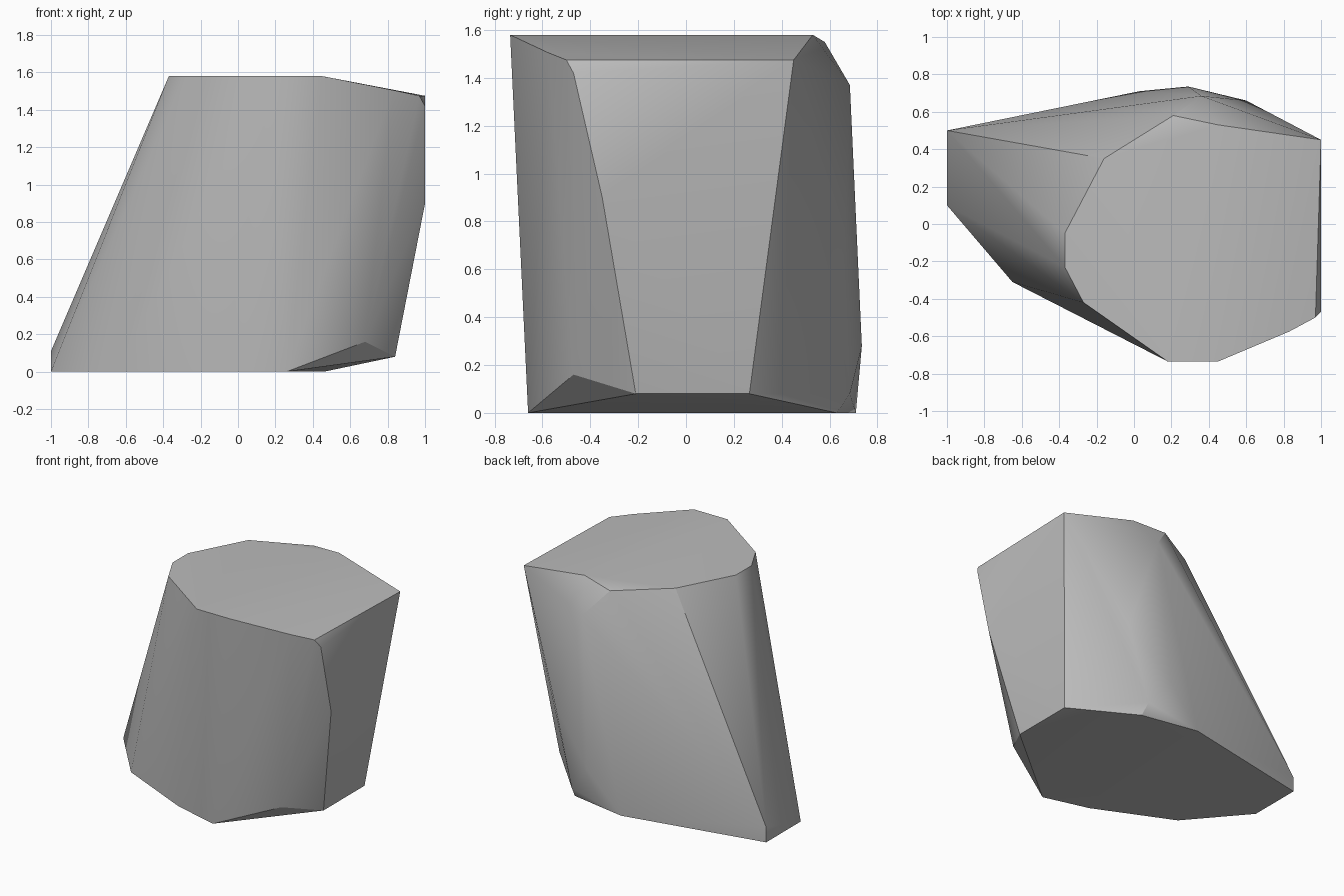
import bpy
import bmesh
import math

default_cube = bpy.data.objects.get("Cube")
if default_cube:
    bpy.data.objects.remove(default_cube, do_unlink=True)


def make_material(name, colour):
    material = bpy.data.materials.new(name)
    material.use_nodes = True
    material.diffuse_color = colour
    material.node_tree.nodes["Principled BSDF"].inputs["Base Color"].default_value = colour
    return material


def ring_at(height, outline):
    """Lift a flat outline to a given height."""
    return [(x, y, height) for x, y in outline]


def hull_object(name, points, material):
    """Wrap a convex skin around the corner points of a faceted block."""
    mesh = bpy.data.meshes.new(name)
    block = bpy.data.objects.new(name, mesh)
    bpy.context.collection.objects.link(block)
    bm = bmesh.new()
    for point in points:
        bm.verts.new(point)
    bmesh.ops.convex_hull(bm, input=bm.verts)
    loose = [vert for vert in bm.verts if not vert.link_faces]
    bmesh.ops.delete(bm, geom=loose, context="VERTS")
    bmesh.ops.recalc_face_normals(bm, faces=bm.faces)
    bm.to_mesh(mesh)
    bm.free()
    mesh.materials.append(material)
    return block


# Flat base, with its outline pulled out towards the leaning side
base = ring_at(0, [(-1, .5), (-1, .1), (-.65, -.31), (-.08, -.57),
                   (.26, -.66), (.46, .63), (.03, .71)])

# Bevelled lower corners above the base
lower_bevel = ring_at(.08, [(.84, -.21), (.84, .265), (.445, .685)])
lower_bevel += [(.68, -.47, .16), (-1, .5, .11), (.29, .735, .28)]

# Slight bulges partway up the sides
side_bulges = [(1, -.35, .9), (.6, .66, .65)]

# Flat top and the gently sloping shoulder beside it
top = ring_at(1.58, [(-.37, -.05), (-.37, -.23), (-.27, -.42), (.18, -.735),
                     (.45, -.735), (.45, .53), (-.16, .35)])
shoulder = ring_at(1.475, [(1, .45), (.97, -.5)])
shoulder += [(.83, -.575, 1.505), (1, -.47, 1.42)]

# Chipped rear corner of the top
rear_chip = [(.21, .58, 1.55), (.36, .685, 1.37)]

stone_grey = make_material("stone grey", (.5, .5, .5, 1))
block = hull_object("leaning_block",
                    base + lower_bevel + side_bulges + top + shoulder + rear_chip,
                    stone_grey)

# Smooth the rounded sides and keep the hard rims sharp
bpy.ops.object.select_all(action="DESELECT")
block.select_set(True)
bpy.context.view_layer.objects.active = block
bpy.ops.object.shade_smooth_by_angle(angle=math.radians(30))
